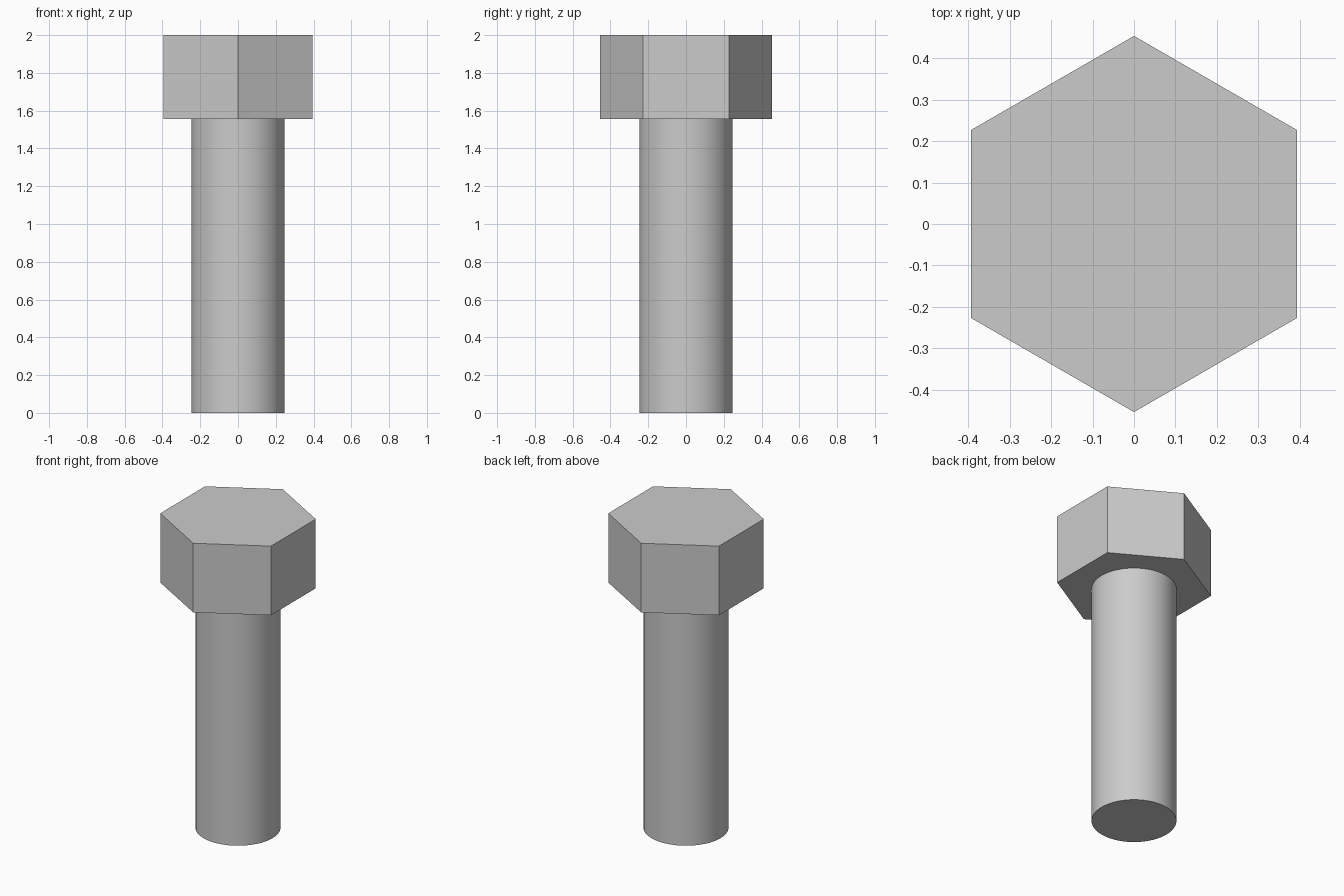
import bpy
import math

cube = bpy.data.objects.get("Cube")
if cube:
    bpy.data.objects.remove(cube, do_unlink=True)

HEIGHT = 2.0
HEAD_BOTTOM = 1.556
HEAD_RADIUS = 0.454
SHANK_RADIUS = 0.247

# Single plain steel colour
steel = bpy.data.materials.new("steel grey")
steel.use_nodes = True
colour = (0.6, 0.6, 0.6, 1.0)
steel.diffuse_color = colour
steel.node_tree.nodes["Principled BSDF"].inputs["Base Color"].default_value = colour


def prism(name, sides, radius, bottom, top):
    """Upright capped prism with its first corner on the y axis."""
    bpy.ops.mesh.primitive_cylinder_add(
        vertices=sides, radius=radius, depth=top - bottom,
        location=(0, 0, (bottom + top) / 2))
    part = bpy.context.object
    part.name = name
    part.data.materials.append(steel)
    return part


# Hexagonal head, flat faced
prism("hex_head", 6, HEAD_RADIUS, HEAD_BOTTOM, HEIGHT)

# Round shank, smooth sides with sharp end rims
prism("shank", 64, SHANK_RADIUS, 0, HEAD_BOTTOM)
bpy.ops.object.shade_smooth_by_angle(angle=math.radians(30))
